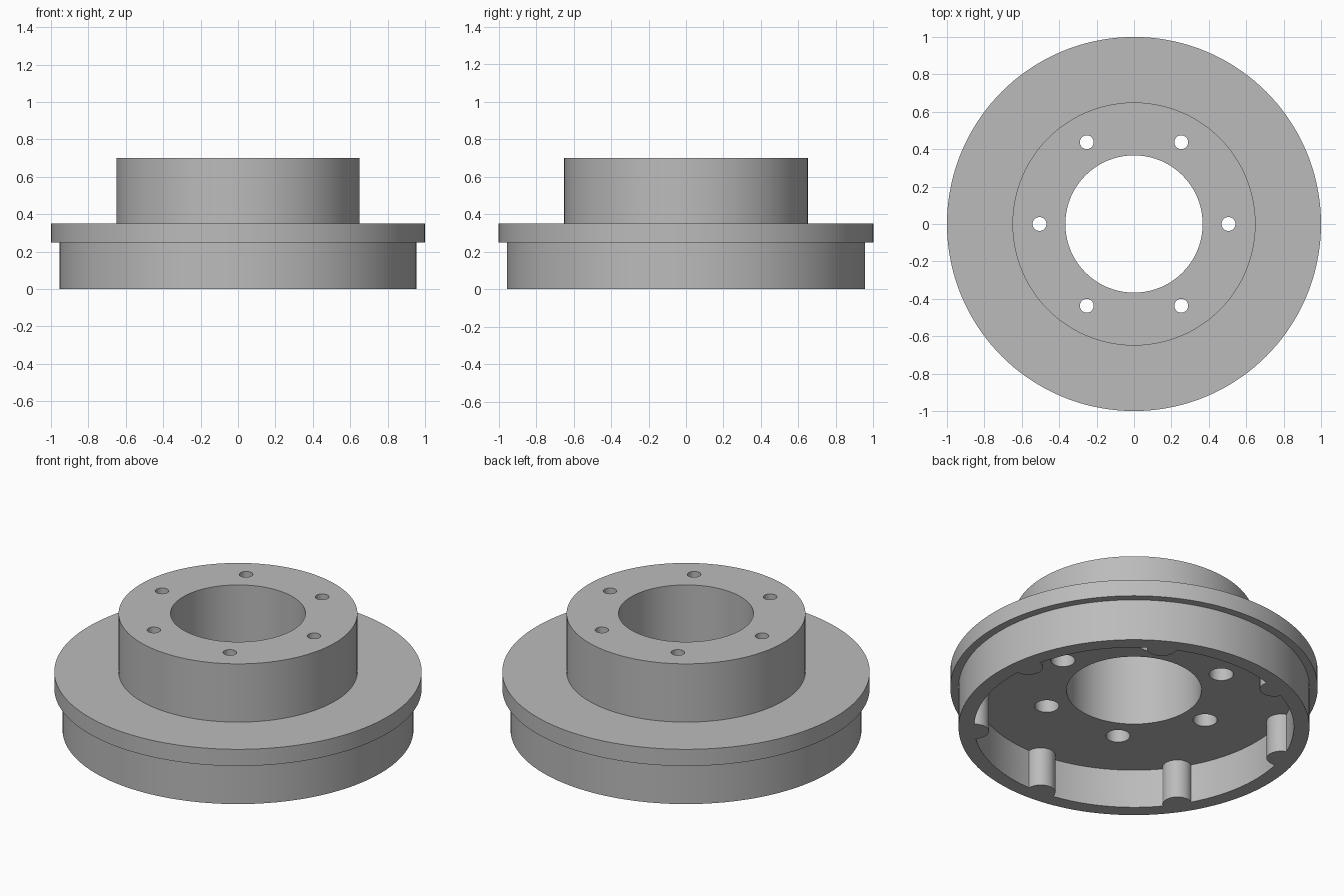
import bpy, bmesh
from math import sin, cos, asin, acos, pi, radians
from mathutils import Matrix, Vector

cube = bpy.data.objects.get("Cube")
if cube:
    bpy.data.objects.remove(cube)

SEGMENTS = 144
WALL, BOSS, BOSSES = 0.87, 0.08, 7        # cavity wall radius, boss radius, boss count
FLOOR = 0.233                             # height of the cavity ceiling
BOLTS, BOLT_CIRCLE = 6, 0.505

steel = bpy.data.materials.new("grey metal")
steel.use_nodes = True
grey = (0.5, 0.5, 0.5, 1)
steel.diffuse_color = grey
steel.node_tree.nodes["Principled BSDF"].inputs["Base Color"].default_value = grey


def make_object(name, bm):
    bmesh.ops.recalc_face_normals(bm, faces=bm.faces)
    mesh = bpy.data.meshes.new(name)
    bm.to_mesh(mesh)
    bm.free()
    mesh.materials.append(steel)
    obj = bpy.data.objects.new(name, mesh)
    bpy.context.collection.objects.link(obj)
    return obj


def lathe(name, profile):
    """Revolve a closed (radius, height) profile around z."""
    bm = bmesh.new()
    verts = [bm.verts.new((r, 0, z)) for r, z in profile]
    edges = [bm.edges.new((a, b)) for a, b in zip(verts, verts[1:] + verts[:1])]
    bmesh.ops.spin(bm, geom=verts + edges, cent=(0, 0, 0), axis=(0, 0, 1),
                   angle=2 * pi, steps=SEGMENTS, use_merge=True)
    bmesh.ops.remove_doubles(bm, verts=bm.verts, dist=1e-5)
    return make_object(name, bm)


def add_cylinder(bm, x, y, radius, low, high):
    bmesh.ops.create_cone(bm, cap_ends=True, segments=32, radius1=radius, radius2=radius,
                          depth=high - low, matrix=Matrix.Translation((x, y, (low + high) / 2)))


def cut(target, cutter):
    cutter.hide_render = True
    mod = target.modifiers.new("cut", 'BOOLEAN')
    mod.operation, mod.solver, mod.object = 'DIFFERENCE', 'EXACT', cutter
    bpy.context.view_layer.objects.active = target
    bpy.ops.object.modifier_apply(modifier=mod.name)
    bpy.data.objects.remove(cutter)


# Stepped body with the central bore
hub = lathe("flanged_hub", [(0.367, 0), (0.955, 0), (0.955, 0.25), (1, 0.25), (1, 0.35),
                            (0.65, 0.35), (0.65, 0.7), (0.367, 0.7)])

# Cavity underneath, its outline notched by half-round bosses
bm = bmesh.new()
pitch = 2 * pi / BOSSES
phase = pitch / 6
half_notch = 2 * asin(BOSS / 2 / WALL)
sweep = acos(BOSS / 2 / WALL)
outline = []
for i in range(BOSSES):
    t = phase + i * pitch
    centre = Vector((WALL * cos(t), WALL * sin(t), -0.1))
    for k in range(17):
        a = t + pi + sweep * (1 - k / 8)
        outline.append(centre + BOSS * Vector((cos(a), sin(a), 0)))
    for k in range(1, 18):
        a = t + half_notch + (pitch - 2 * half_notch) * k / 18
        outline.append(Vector((WALL * cos(a), WALL * sin(a), -0.1)))
face = bm.faces.new([bm.verts.new(p) for p in outline])
top = bmesh.ops.extrude_face_region(bm, geom=[face])["geom"]
bmesh.ops.translate(bm, vec=(0, 0, FLOOR + 0.1),
                    verts=[v for v in top if isinstance(v, bmesh.types.BMVert)])
cut(hub, make_object("cavity_cutter", bm))

# Bolt holes, wider from below: counterbores first, then the through holes
for name, radius, high in (("counterbore_cutter", 0.066, 0.5), ("bolt_hole_cutter", 0.037, 0.8)):
    bm = bmesh.new()
    for i in range(BOLTS):
        a = 2 * pi * i / BOLTS
        add_cylinder(bm, BOLT_CIRCLE * cos(a), BOLT_CIRCLE * sin(a), radius, 0.1, high)
    cut(hub, make_object(name, bm))

# Smooth walls with crisp edges
bpy.ops.object.select_all(action='DESELECT')
hub.select_set(True)
bpy.context.view_layer.objects.active = hub
bpy.ops.object.shade_smooth_by_angle(angle=radians(30))
